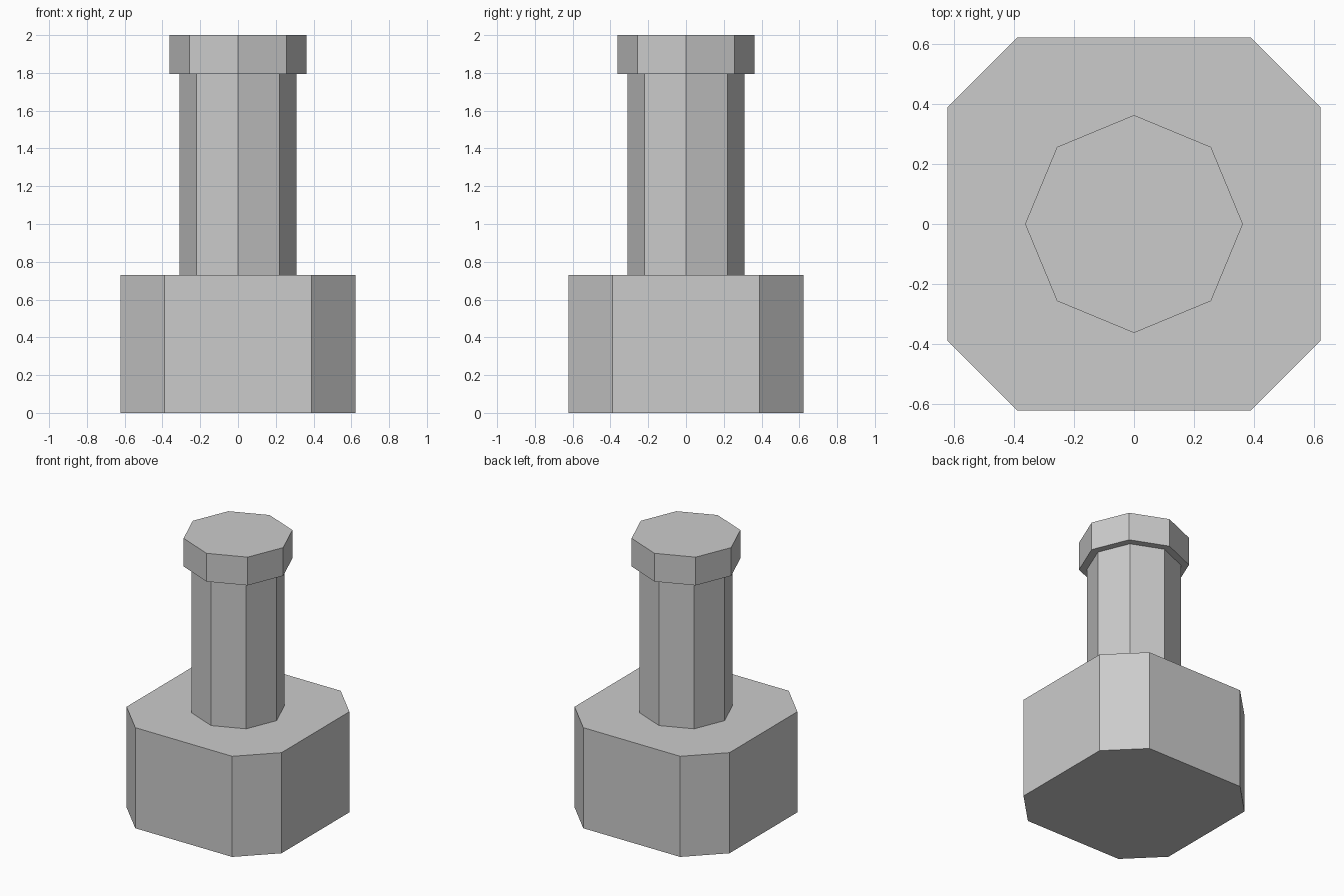
import bpy, bmesh, math

if "Cube" in bpy.data.objects:
    bpy.data.objects.remove(bpy.data.objects["Cube"])

gray = bpy.data.materials.new("plain gray")
gray.diffuse_color = (0.6, 0.6, 0.6, 1)
gray.use_nodes = True
gray.node_tree.nodes["Principled BSDF"].inputs["Base Color"].default_value = gray.diffuse_color


def prism(name, outline, z0, z1):
    """Extrude a closed outline from z0 to z1 with flat caps."""
    bm = bmesh.new()
    face = bm.faces.new([bm.verts.new((x, y, z0)) for x, y in outline])
    top = bmesh.ops.extrude_face_region(bm, geom=[face])["geom"]
    bmesh.ops.translate(bm, vec=(0, 0, z1 - z0),
                        verts=[v for v in top if isinstance(v, bmesh.types.BMVert)])
    bmesh.ops.recalc_face_normals(bm, faces=bm.faces)
    mesh = bpy.data.meshes.new(name)
    bm.to_mesh(mesh)
    bm.free()
    mesh.materials.append(gray)
    obj = bpy.data.objects.new(name, mesh)
    bpy.context.collection.objects.link(obj)


def octagon(r):
    """Regular octagon with corners on the axes."""
    return [(r * math.cos(i * math.pi / 4), r * math.sin(i * math.pi / 4))
            for i in range(8)]


# Square base block with chamfered vertical corners
W, C = 0.622, 0.389
base_outline = [(W, -C), (W, C), (C, W), (-C, W), (-W, C), (-W, -C), (-C, -W), (C, -W)]
prism("base_block", base_outline, 0, 0.73)

# Eight-sided shaft and wider cap
prism("shaft", octagon(0.31), 0.73, 1.795)
prism("cap", octagon(0.363), 1.795, 2.0)
